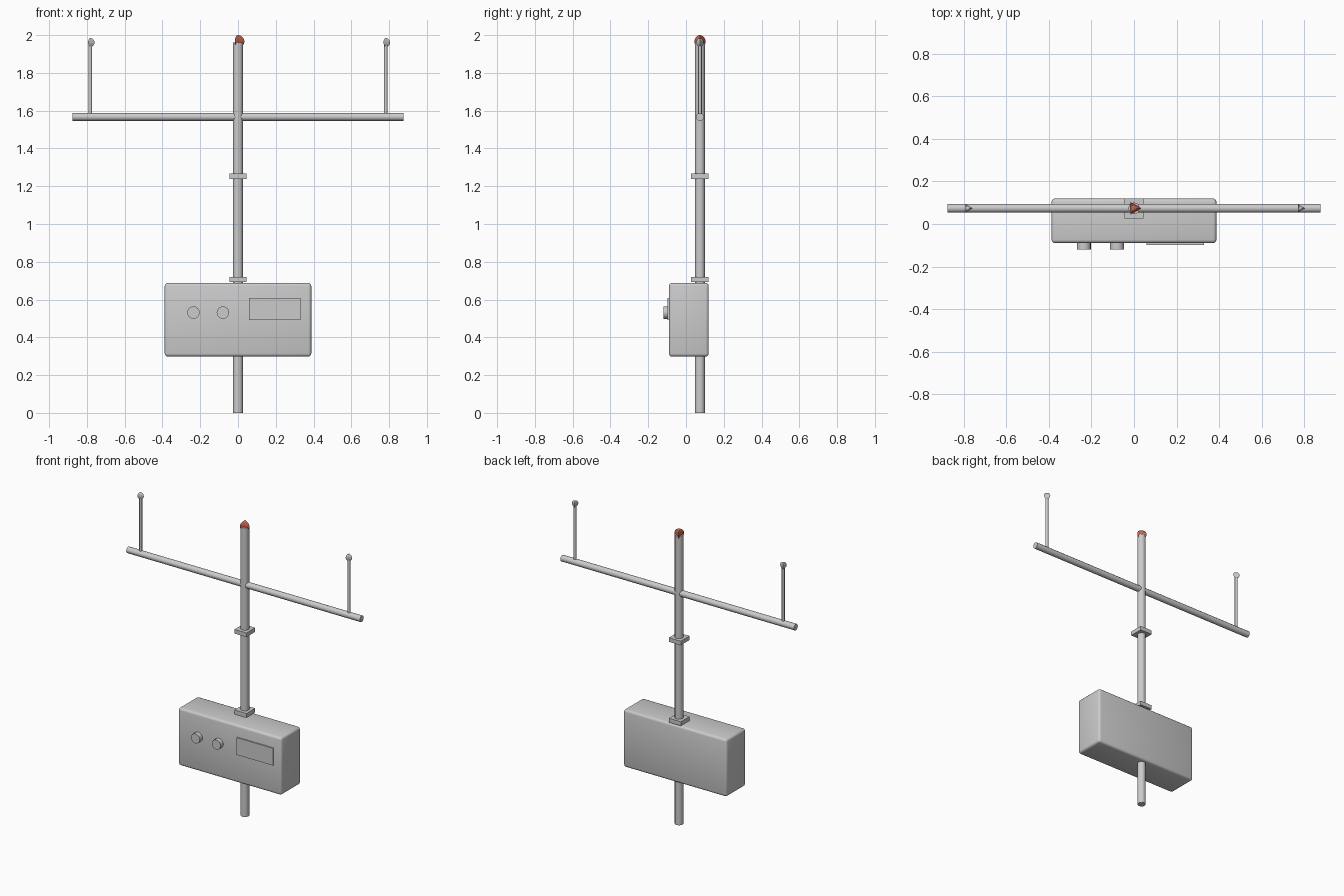
import bpy, bmesh, math
from mathutils import Matrix, Vector

if "Cube" in bpy.data.objects:
    bpy.data.objects.remove(bpy.data.objects["Cube"])

POLE_Y = 0.074


def material(name, rgb):
    m = bpy.data.materials.new(name)
    m.diffuse_color = (*rgb, 1.0)
    m.use_nodes = True
    m.node_tree.nodes["Principled BSDF"].inputs["Base Color"].default_value = m.diffuse_color
    return m


GREY = material("light_grey", (0.6, 0.6, 0.6))
RED = material("lamp_red", (0.6, 0.12, 0.07))


def finish(bm, name, mat, smooth=True):
    bmesh.ops.recalc_face_normals(bm, faces=bm.faces)
    me = bpy.data.meshes.new(name)
    bm.to_mesh(me)
    bm.free()
    me.materials.append(mat)
    ob = bpy.data.objects.new(name, me)
    bpy.context.collection.objects.link(ob)
    if smooth:
        bpy.ops.object.select_all(action='DESELECT')
        bpy.context.view_layer.objects.active = ob
        ob.select_set(True)
        bpy.ops.object.shade_smooth_by_angle(angle=math.radians(35))
    return ob


def tube(name, a, b, r, sides=12):
    a, b = Vector(a), Vector(b)
    bm = bmesh.new()
    rot = (b - a).to_track_quat('Z', 'Y').to_matrix().to_4x4()
    bmesh.ops.create_cone(bm, cap_ends=True, segments=sides, radius1=r, radius2=r,
                          depth=(b - a).length,
                          matrix=Matrix.Translation((a + b) / 2) @ rot)
    return finish(bm, name, GREY)


def box(name, lo, hi, bevel=0.0):
    lo, hi = Vector(lo), Vector(hi)
    bm = bmesh.new()
    bmesh.ops.create_cube(bm, size=1, matrix=Matrix.Translation((lo + hi) / 2)
                          @ Matrix.Diagonal((*(hi - lo), 1)))
    if bevel:
        bmesh.ops.bevel(bm, geom=bm.edges[:], offset=bevel, segments=3,
                        profile=0.5, affect='EDGES')
    return finish(bm, name, GREY, bevel > 0)


def three_sided_ball(name, c, r, mat, rings=10):
    # ball with a triangular plan, one corner pointing to +x
    bm = bmesh.new()
    c = Vector(c)
    loops = []
    for i in range(1, rings):
        t = math.pi * i / rings
        loops.append([bm.verts.new(c + r * Vector((
            math.sin(t) * math.cos(k * math.tau / 3),
            math.sin(t) * math.sin(k * math.tau / 3), math.cos(t)))) for k in range(3)])
    top = bm.verts.new(c + Vector((0, 0, r)))
    bottom = bm.verts.new(c - Vector((0, 0, r)))
    for k in range(3):
        j = (k + 1) % 3
        bm.faces.new((top, loops[0][k], loops[0][j]))
        bm.faces.new((bottom, loops[-1][j], loops[-1][k]))
        for p, q in zip(loops, loops[1:]):
            bm.faces.new((p[k], q[k], q[j], p[j]))
    return finish(bm, name, mat)


# Mast with red lamp on top
tube("mast", (0, POLE_Y, 0), (0, POLE_Y, 1.962), 0.027)
three_sided_ball("mast_lamp", (0, POLE_Y, 1.966), 0.034, RED)

# Cross arm with a ball-tipped rod near each end
tube("cross_arm", (-0.877, POLE_Y, 1.567), (0.877, POLE_Y, 1.567), 0.021)
for side, label in ((-1, "left"), (1, "right")):
    x = side * 0.782
    tube(label + "_rod", (x, POLE_Y, 1.567), (x, POLE_Y, 1.962), 0.0095)
    three_sided_ball(label + "_rod_tip", (x, POLE_Y, 1.961), 0.023, GREY)

# Square collars on the mast
for z, label in ((0.706, "lower"), (1.253, "upper")):
    box(label + "_collar", (-0.045, POLE_Y - 0.048, z - 0.014),
        (0.045, POLE_Y + 0.046, z + 0.014))

# Equipment box with knobs and front plate
box("equipment_box", (-0.388, -0.09, 0.298), (0.388, 0.12, 0.688), 0.016)
for x, label in ((-0.236, "left"), (-0.08, "right")):
    tube(label + "_knob", (x, -0.12, 0.531), (x, -0.08, 0.531), 0.033, 16)
box("front_plate", (0.058, -0.098, 0.491), (0.33, -0.089, 0.608))
